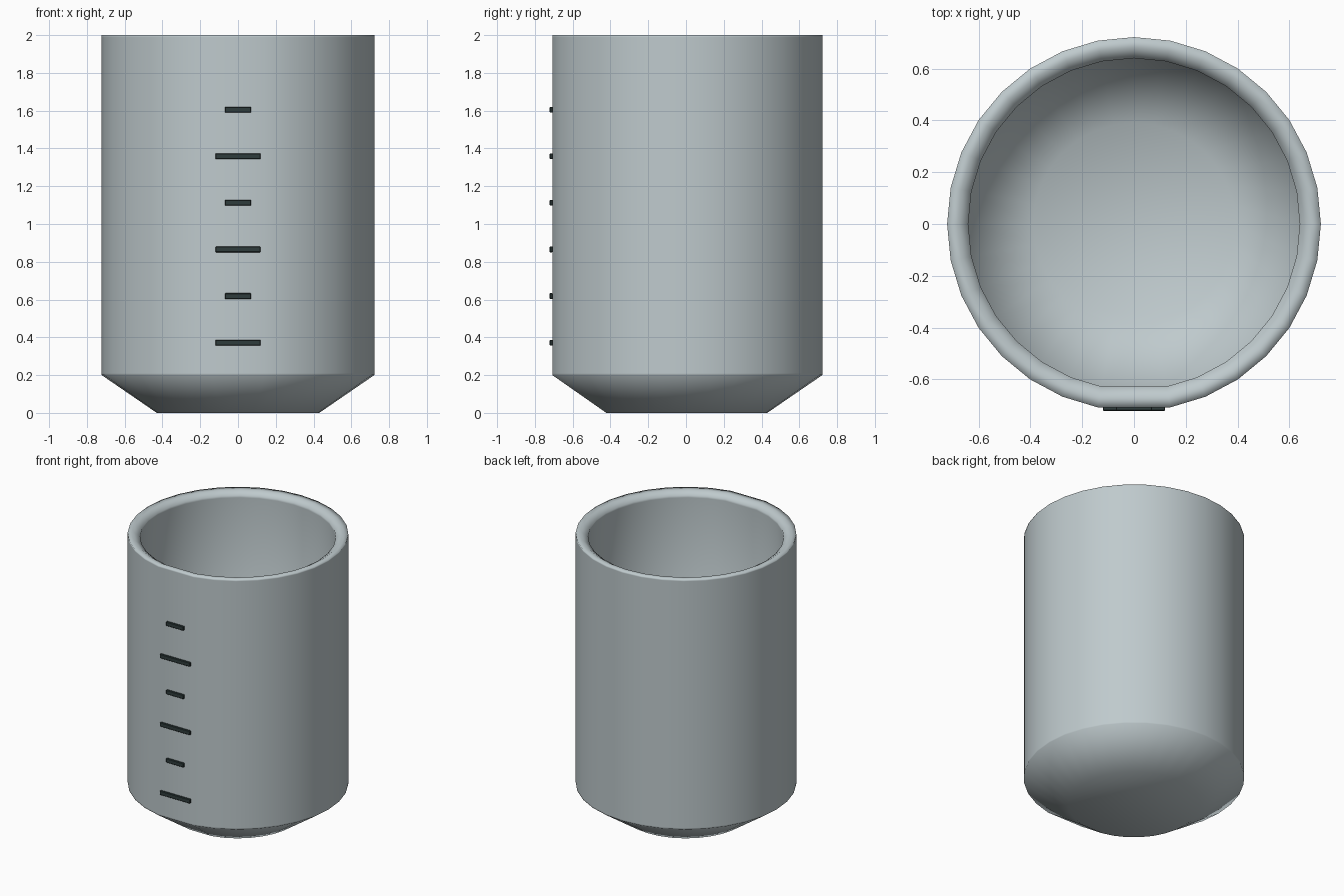
import bpy, bmesh, math

if "Cube" in bpy.data.objects:
    bpy.data.objects.remove(bpy.data.objects["Cube"])


def material(name, rgb):
    m = bpy.data.materials.new(name)
    m.diffuse_color = (*rgb, 1.0)
    m.use_nodes = True
    m.node_tree.nodes["Principled BSDF"].inputs["Base Color"].default_value = m.diffuse_color
    return m


glass = material("pale grey glass", (0.52, 0.59, 0.61))
ink = material("dark scale ink", (0.028, 0.045, 0.045))


def add_object(name, bm, mat):
    bmesh.ops.recalc_face_normals(bm, faces=bm.faces)
    me = bpy.data.meshes.new(name)
    bm.to_mesh(me)
    bm.free()
    me.materials.append(mat)
    ob = bpy.data.objects.new(name, me)
    bpy.context.collection.objects.link(ob)
    return ob


# Beaker: 32-step revolve; the step at the front (-y) is left out to make
# one wider flat panel that carries the scale
SIDES = 32
angles = [2 * math.pi * i / SIDES for i in range(SIDES) if i != SIDES * 3 // 4]
profile = [(0.43, 0.0), (0.7215, 0.20), (0.7215, 0.21), (0.7215, 1.99),
           (0.7215, 2.0), (0.68, 2.0), (0.64, 1.975), (0.64, 1.96),
           (0.64, 0.24), (0.39, 0.07)]
bm = bmesh.new()
rings = [[bm.verts.new((r * math.cos(a), r * math.sin(a), z)) for a in angles]
         for r, z in profile]
n = len(angles)
for low, high in zip(rings, rings[1:]):
    for i in range(n):
        j = (i + 1) % n
        bm.faces.new((low[i], low[j], high[j], high[i]))
# underside and inner floor
bm.faces.new(rings[0])
bm.faces.new(rings[-1])
for f in bm.faces:
    f.smooth = True
add_object("beaker", bm, glass)

# Scale marks: alternating long and short bars up the front
for k in range(6):
    half = 0.12 if k % 2 == 0 else 0.07
    bm = bmesh.new()
    bmesh.ops.create_cube(bm, size=1.0)
    for v in bm.verts:
        v.co.x *= 2 * half
        v.co.y = -0.7135 + v.co.y * 0.016
        v.co.z = 0.372 + 0.2466 * k + v.co.z * 0.03
    bmesh.ops.bevel(bm, geom=bm.edges[:], offset=0.003, segments=1,
                    affect='EDGES')
    add_object("scale_mark_%d" % (k + 1), bm, ink)
